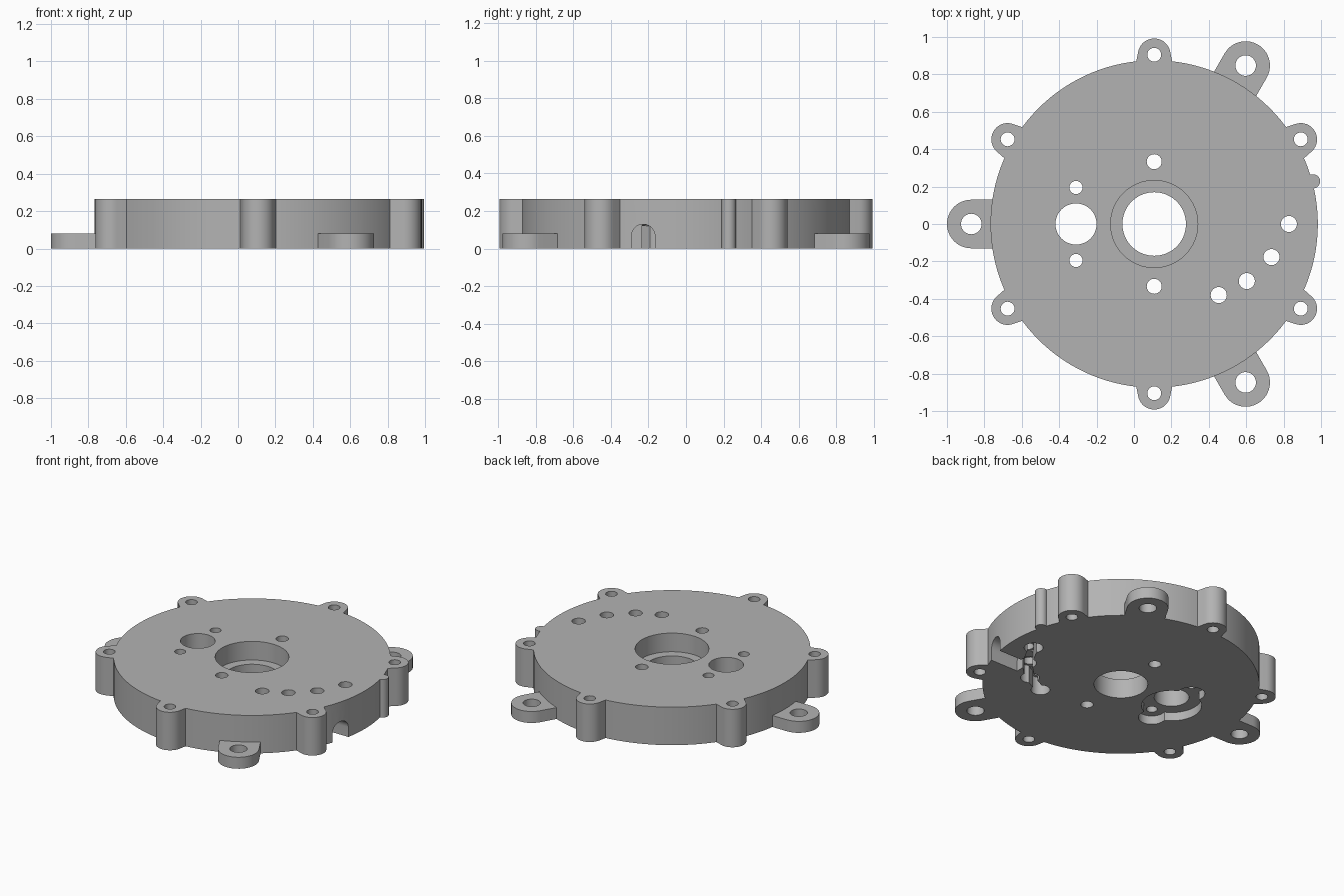
import bpy, bmesh
from math import sin, cos, pi, asin, atan2, radians, hypot
from mathutils import Matrix

if "Cube" in bpy.data.objects:
    bpy.data.objects.remove(bpy.data.objects["Cube"])

grey = bpy.data.materials.new("plain grey")
grey.use_nodes = True
grey.diffuse_color = (0.45, 0.45, 0.45, 1)
grey.node_tree.nodes["Principled BSDF"].inputs["Base Color"].default_value = grey.diffuse_color

CX = 0.108          # disc centre on x
TOP = 0.265         # disc height
RIM = 0.875         # disc radius


def circle(x, y, r, n=40):
    return [(x + r * cos(2 * pi * i / n), y + r * sin(2 * pi * i / n)) for i in range(n)]


def capsule(p, q, rp, rq, n=20):
    """Outline of two circles joined by their outer tangents."""
    d = hypot(q[0] - p[0], q[1] - p[1])
    axis = atan2(q[1] - p[1], q[0] - p[0])
    a = pi / 2 - asin((rq - rp) / d) * -1
    pts = []
    for c, r, start, end in ((q, rq, axis - a, axis + a), (p, rp, axis + a, axis - a + 2 * pi)):
        for i in range(n + 1):
            t = start + (end - start) * i / n
            pts.append((c[0] + r * cos(t), c[1] + r * sin(t)))
    return pts


def polar(radius, degrees):
    t = radians(degrees)
    return CX + radius * cos(t), radius * sin(t)


def prism(name, outline, z0, z1, matrix=None):
    bm = bmesh.new()
    face = bm.faces.new([bm.verts.new((x, y, z0)) for x, y in outline])
    ext = bmesh.ops.extrude_face_region(bm, geom=[face])
    for v in ext["geom"]:
        if isinstance(v, bmesh.types.BMVert):
            v.co.z = z1
    if matrix:
        bm.transform(matrix)
    bmesh.ops.recalc_face_normals(bm, faces=bm.faces)
    mesh = bpy.data.meshes.new(name)
    bm.to_mesh(mesh)
    bm.free()
    mesh.materials.append(grey)
    obj = bpy.data.objects.new(name, mesh)
    bpy.context.collection.objects.link(obj)
    return obj


def combine(body, other, operation):
    mod = body.modifiers.new("combine", "BOOLEAN")
    mod.operation, mod.solver, mod.object = operation, "EXACT", other
    bpy.context.view_layer.objects.active = body
    bpy.ops.object.modifier_apply(modifier=mod.name)
    bpy.data.objects.remove(other)


def add(name, outline, height):
    combine(plate, prism(name, outline, 0, height), "UNION")


def cut(outline, z0=-0.1, z1=0.4, matrix=None):
    combine(plate, prism("cutter", outline, z0, z1, matrix), "DIFFERENCE")


# Main disc
plate = prism("mounting_plate", circle(CX, 0, RIM, 128), 0, TOP)

# Six full-height screw ears
ears = [30 + 60 * i for i in range(6)]
for a in ears:
    add("screw_ear", capsule(polar(0.8, a), polar(0.905, a), 0.108, 0.087), TOP)

# Three low mounting tabs
tabs = (60, 180, 300)
for a in tabs:
    add("mounting_tab", capsule(polar(0.75, a), polar(0.978, a), 0.13, 0.13), 0.08)

# Small locating rib on the rim
add("locating_rib", capsule((0.88, 0.215), (0.957, 0.228), 0.038, 0.038), TOP)

# Screw holes
for a in ears:
    cut(circle(*polar(0.905, a), 0.037))
for a in tabs:
    cut(circle(*polar(0.978, a), 0.055))

# Stepped centre bore and its two screw holes
cut(circle(CX, 0, 0.17, 64))
cut(circle(CX, 0, 0.233, 64), 0.135, 0.4)
for s in (1, -1):
    cut(circle(CX, s * 0.333, 0.04))

# Side shaft hole with a screw hole either side, recessed underneath
SX = -0.31
cut(capsule((SX, -0.195), (SX, 0.195), 0.085, 0.085), -0.1, 0.06)
cut(circle(SX, 0, 0.19, 64), -0.1, 0.06)
cut(circle(SX, 0, 0.11, 48))
for s in (1, -1):
    cut(circle(SX, s * 0.195, 0.035))

# Arc of four holes with linked pockets underneath
arc = [(0.828, 0), (0.735, -0.177), (0.603, -0.305), (0.453, -0.38)]
for p, q in zip(arc, arc[1:]):
    cut(capsule(p, q, 0.03, 0.03), -0.1, 0.12)
for x, y in arc:
    cut(circle(x, y, 0.06), -0.1, 0.125)
    cut(circle(x, y, 0.043))

# Arched cable channel from the rim to the pockets
sideways = Matrix(((0, 0, 1, 0), (1, 0, 0, 0), (0, 1, 0, 0), (0, 0, 0, 1)))
cut(capsule((-0.228, -0.1), (-0.228, 0.067), 0.0625, 0.0625), 0.72, 1.1, sideways)

bpy.ops.object.select_all(action="DESELECT")
plate.select_set(True)
bpy.context.view_layer.objects.active = plate
bpy.ops.object.shade_smooth_by_angle(angle=radians(30))
